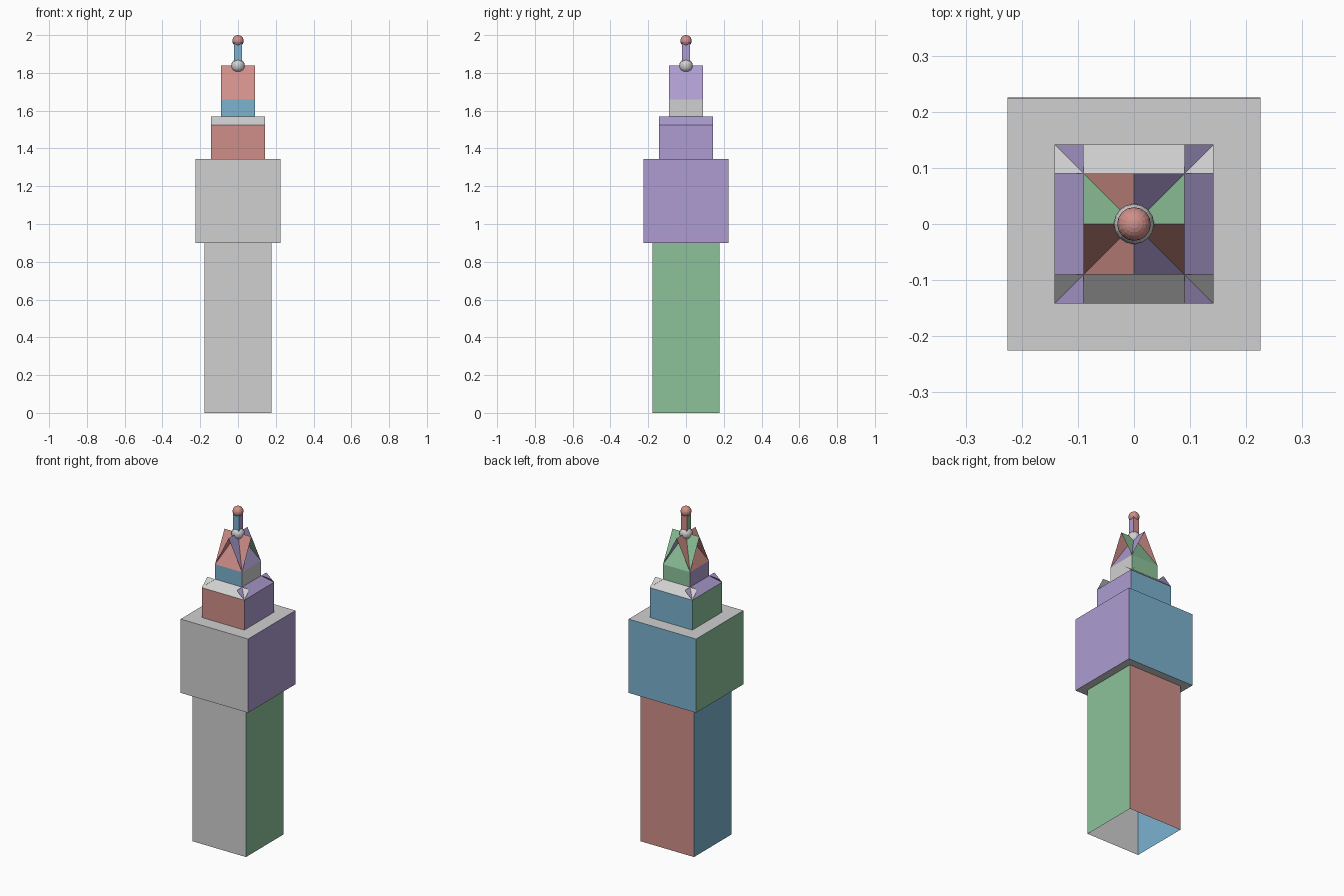
import bpy, bmesh, math
from mathutils import Matrix, Vector

cube = bpy.data.objects.get("Cube")
if cube:
    bpy.data.objects.remove(cube, do_unlink=True)

COLOURS = {
    "grey": (0.63, 0.63, 0.63),
    "red": (0.63, 0.275, 0.25),
    "purple": (0.418, 0.332, 0.63),
    "green": (0.27, 0.545, 0.328),
    "blue": (0.202, 0.445, 0.63),
}
NAMES = list(COLOURS)
MATS = []
for name, rgb in COLOURS.items():
    m = bpy.data.materials.new(name)
    m.use_nodes = True
    m.diffuse_color = (*rgb, 1)
    m.node_tree.nodes["Principled BSDF"].inputs["Base Color"].default_value = (*rgb, 1)
    MATS.append(m)


def finish(name, bm):
    me = bpy.data.meshes.new(name)
    bm.to_mesh(me)
    bm.free()
    for m in MATS:
        me.materials.append(m)
    ob = bpy.data.objects.new(name, me)
    bpy.context.collection.objects.link(ob)
    return ob


def four_sides(name, w, z0, z1, colours, inner=None, caps=None):
    """Four full-width panels (front, left, back, right); they lean in to
    'inner' when given, otherwise they stand upright. caps: (bottom, top)."""
    top = w if inner is None else inner
    bm = bmesh.new()
    for k, colour in enumerate(colours):
        turn = Matrix.Rotation(k * math.pi / 2, 3, 'Z')
        pts = [(-w, -w, z0), (w, -w, z0), (w, -top, z1), (-w, -top, z1)]
        f = bm.faces.new([bm.verts.new(turn @ Vector(p)) for p in pts])
        f.material_index = NAMES.index(colour)
    if caps:
        for z, s, colour in ((z0, -1, caps[0]), (z1, 1, caps[1])):
            pts = [(-w, -w * s, z), (w, -w * s, z), (w, w * s, z), (-w, w * s, z)]
            f = bm.faces.new([bm.verts.new(p) for p in pts])
            f.material_index = NAMES.index(colour)
    if inner is None:  # weld upright walls into one shell
        bmesh.ops.remove_doubles(bm, verts=bm.verts, dist=0.0001)
    return finish(name, bm)


def ball(name, z, r, colour):
    bm = bmesh.new()
    bmesh.ops.create_uvsphere(bm, u_segments=16, v_segments=12, radius=r,
                              matrix=Matrix.Translation((0, 0, z)))
    for f in bm.faces:
        f.material_index = NAMES.index(colour)
    return finish(name, bm)


# Shaft, open at the bottom, and the wide block on top of it
four_sides("shaft", 0.178, 0, 0.9, ("grey", "green", "red", "blue"))
four_sides("clock_block", 0.225, 0.9, 1.345, ("grey", "purple", "blue", "green"),
           caps=("grey", "grey"))

# Lower tier with its crossing skirt roof panels
four_sides("lower_tier", 0.142, 1.345, 1.525, ("red", "purple", "blue", "green"))
four_sides("skirt_roof", 0.142, 1.525, 1.57, ("grey", "purple", "grey", "purple"), inner=0.09)

# Upper tier with crossing roof panels that meet at the centre
four_sides("upper_tier", 0.09, 1.57, 1.66, ("blue", "grey", "green", "purple"))
four_sides("spire_roof", 0.09, 1.66, 1.84, ("red", "purple", "green", "red"), inner=0.0)

# Finial
ball("finial_base", 1.838, 0.036, "grey")
four_sides("finial_pole", 0.02, 1.84, 1.97, ("blue", "purple", "red", "green"))
ball("finial_ball", 1.97, 0.03, "red")
